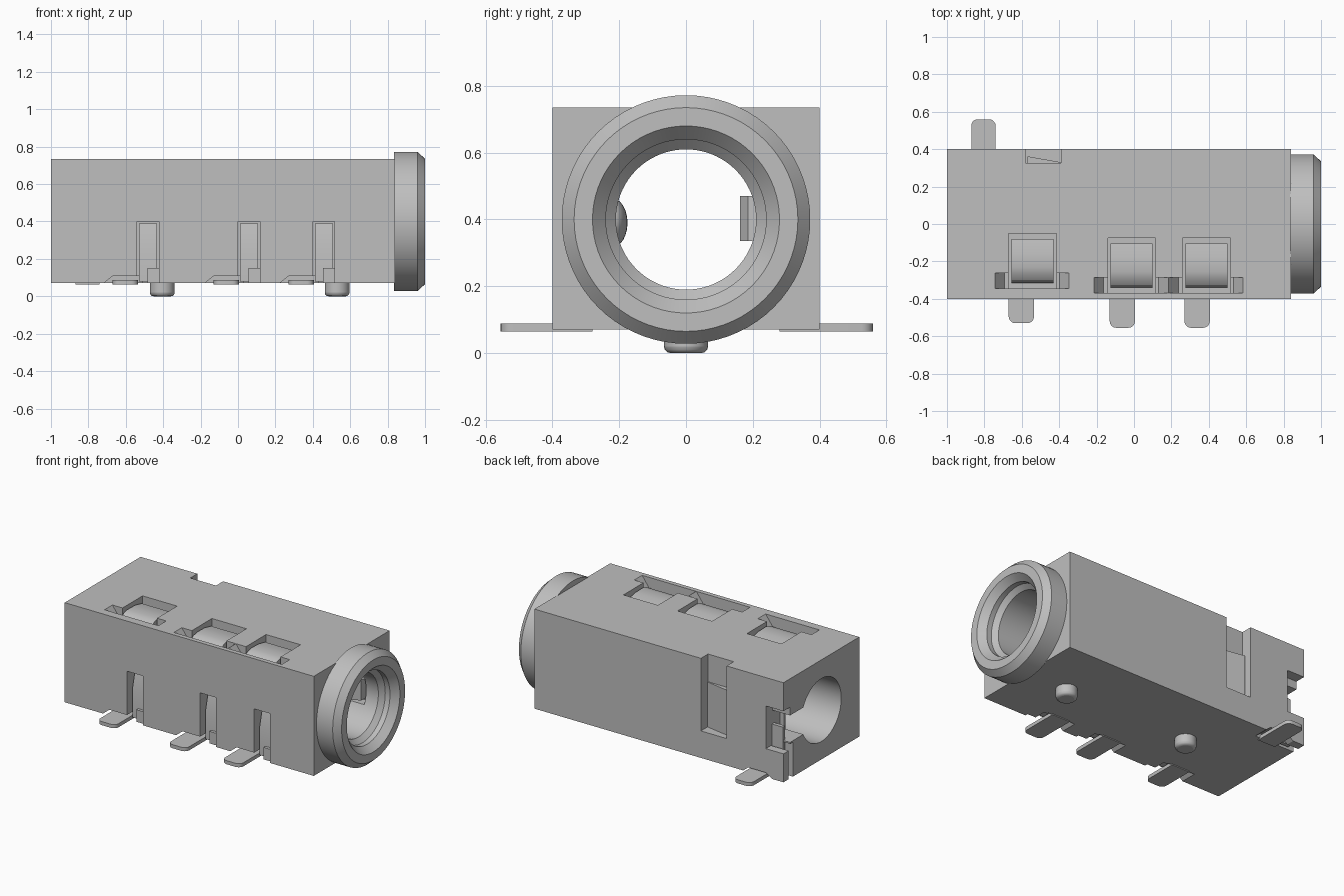
import bpy, bmesh, math
from mathutils import Matrix, Vector

cube = bpy.data.objects.get("Cube")
if cube:
    bpy.data.objects.remove(cube, do_unlink=True)

grey = bpy.data.materials.new("plain grey")
grey.use_nodes = True
GREY = (0.52, 0.52, 0.52, 1)
grey.diffuse_color = GREY
grey.node_tree.nodes["Principled BSDF"].inputs["Base Color"].default_value = GREY

AXIS_Z = 0.4      # height of the bore axis
TOP, BASE = 0.735, 0.07


def finish(name, bm):
    bmesh.ops.recalc_face_normals(bm, faces=bm.faces[:])
    mesh = bpy.data.meshes.new(name)
    bm.to_mesh(mesh)
    bm.free()
    mesh.materials.append(grey)
    ob = bpy.data.objects.new(name, mesh)
    bpy.context.scene.collection.objects.link(ob)
    return ob


def box(name, x, y, z):
    bm = bmesh.new()
    bmesh.ops.create_cube(bm, size=1)
    for v in bm.verts:
        v.co = Vector([(lo + hi) / 2 + c * (hi - lo) for c, (lo, hi) in zip(v.co, (x, y, z))])
    return finish(name, bm)


def prism(name, points, axis, lo, hi):
    """Extrude a polygon in the plane across the axis ('x': yz, 'y': xz, 'z': xy)."""
    place = {"x": lambda p, d: (d, *p),
             "y": lambda p, d: (p[0], d, p[1]),
             "z": lambda p, d: (*p, d)}[axis]
    bm = bmesh.new()
    face = bm.faces.new([bm.verts.new(place(p, lo)) for p in points])
    new = bmesh.ops.extrude_face_region(bm, geom=[face])["geom"]
    shift = Vector(place((0, 0), hi - lo))
    bmesh.ops.translate(bm, vec=shift, verts=[g for g in new if isinstance(g, bmesh.types.BMVert)])
    return finish(name, bm)


def ring(name, profile, steps=72):
    """Revolve a closed (x, radius) profile about the bore axis."""
    bm = bmesh.new()
    loops = []
    for i in range(steps):
        a = 2 * math.pi * i / steps
        loops.append([bm.verts.new((x, r * math.cos(a), AXIS_Z + r * math.sin(a))) for x, r in profile])
    n = len(profile)
    for i in range(steps):
        a, b = loops[i], loops[(i + 1) % steps]
        for j in range(n):
            k = (j + 1) % n
            bm.faces.new((a[j], a[k], b[k], b[j]))
    return finish(name, bm)


def cylinder(name, radius, depth, matrix, steps):
    bm = bmesh.new()
    bmesh.ops.create_cone(bm, cap_ends=True, segments=steps, radius1=radius, radius2=radius,
                          depth=depth, matrix=matrix)
    return finish(name, bm)


def solder_tab(name, x0, x1, root, tip):
    """Flat tab with two rounded corners at its outer end."""
    r, s = 0.035, 1 if tip > root else -1
    pts = [(x0, root)]
    for cx, start in ((x0 + r, 180), (x1 - r, 90)):
        for i in range(6):
            a = math.radians(start - 18 * i)
            pts.append((cx + r * math.cos(a), tip - s * r + s * r * math.sin(a)))
    pts.append((x1, root))
    return prism(name, pts, "z", 0.064, 0.088)


# Housing block and the list of shapes cut out of it
housing = box("housing", (-1, 0.84), (-0.4, 0.4), (BASE, TOP))
cutters = [cylinder("bore_cut", 0.21, 3,
                    Matrix.Translation((0, 0, AXIS_Z)) @ Matrix.Rotation(math.pi / 2, 4, "Y"), 72)]


def cut(*ranges):
    cutters.append(box("cut", *ranges))


def cut_groove(points, lo, hi):
    cutters.append(prism("cut", points, "y", lo, hi))


# Three spring contacts: x of the top pocket, y shift, x of the front slot, tab reach
for i, (px, dy, sx, reach) in enumerate(((-0.67, 0, -0.54, -0.53),
                                         (-0.14, -0.025, 0, -0.555),
                                         (0.26, -0.025, 0.4, -0.555))):
    tag = f"_{i + 1}"
    # top pocket and its cross groove with sloping ends
    cut((px, px + 0.255), (-0.345 + dy, -0.05 + dy), (0.625, 0.8))
    l, r = px - 0.073, px + 0.322
    cut_groove([(l - 0.005, 0.74), (l + 0.05, 0.665), (r - 0.05, 0.665), (r + 0.005, 0.74)],
               -0.345 + dy, -0.262 + dy)
    # front slot and the relief above the tab
    cut((sx, sx + 0.117), (-0.5, -0.3), (0, 0.4))
    cut_groove([(sx - 0.19, 0.06), (sx - 0.13, 0.108), (sx + 0.03, 0.108), (sx + 0.03, 0.06)],
               -0.5, -0.29)
    # curved spring seen in the top pocket
    arch = [(-0.315, 0.61), (-0.315, 0.65), (-0.3, 0.685), (-0.27, 0.707), (-0.23, 0.717),
            (-0.15, 0.715), (-0.08, 0.7), (-0.08, 0.61)]
    prism("top_spring" + tag, [(y + dy, z) for y, z in arch], "x", px + 0.015, px + 0.24)
    # upright leg in the front slot
    prism("contact_leg" + tag, [(-0.36, 0.08), (-0.36, 0.27), (-0.33, 0.39), (-0.29, 0.39), (-0.29, 0.08)],
          "x", sx + 0.012, sx + 0.108)
    box("leg_foot" + tag, (sx + 0.055, sx + 0.117), (-0.38, -0.29), (BASE, 0.15))
    solder_tab("solder_tab" + tag, sx - 0.13, sx + 0.005, -0.28, reach)
    # rounded contact point inside the bore
    bm = bmesh.new()
    bmesh.ops.create_uvsphere(bm, u_segments=24, v_segments=12, radius=1,
                              matrix=Matrix.Translation((px + 0.13, -0.22, 0.39))
                              @ Matrix.Diagonal((0.1, 0.045, 0.073, 1)))
    finish("contact_point" + tag, bm)

# Long side channel, rear corner opening and its lower slit
cut((-1.2, 0.8), (0.1, 0.25), (0.31, 0.49))
cut((-1.2, -0.87), (0.33, 0.5), (0.26, 0.545))
cut((-1.2, -0.87), (0.1, 0.36), (0.31, 0.49))
cut((-1.2, -0.87), (0.3, 0.345), (0, 0.3))
cut_groove([(-0.93, 0.06), (-0.87, 0.1), (-0.74, 0.1), (-0.69, 0.06)], 0.3, 0.5)
# Side notch open to the top
cut((-0.58, -0.39), (0.325, 0.5), (0.25, 0.8))

# Apply all cuts
for c in cutters:
    c.hide_render = True
    mod = housing.modifiers.new("cut", "BOOLEAN")
    mod.operation, mod.solver, mod.object = "DIFFERENCE", "EXACT", c
bpy.context.view_layer.update()
graph = bpy.context.evaluated_depsgraph_get()
carved = bpy.data.meshes.new_from_object(housing.evaluated_get(graph))
housing.modifiers.clear()
housing.data = carved
for c in cutters:
    bpy.data.objects.remove(c, do_unlink=True)

# Round collar with bevelled rim and stepped mouth
ring("collar", [(0.835, 0.21), (0.835, 0.372), (0.96, 0.372), (1, 0.335), (1, 0.28),
                (0.955, 0.24), (0.92, 0.24), (0.89, 0.21)])

# Side contact: strip in the channel, folded tip at the mouth, wedge in the notch
box("side_strip", (-0.9, 0.78), (0.236, 0.252), (0.335, 0.47))
prism("side_contact_tip", [(0.58, 0.245), (0.66, 0.18), (0.7, 0.162), (0.74, 0.162), (0.78, 0.185),
                           (0.79, 0.245)], "z", 0.335, 0.47)
prism("notch_wedge", [(-0.57, 0.32), (-0.57, 0.362), (-0.39, 0.33), (-0.39, 0.32)], "z", 0.25, 0.55)
box("rear_leg", (-0.95, -0.86), (0.31, 0.335), (0.08, 0.4))
solder_tab("rear_solder_tab", -0.87, -0.74, 0.28, 0.56)

# Locating pegs underneath
for i, x in enumerate((-0.405, 0.53)):
    peg = cylinder(f"locating_peg_{i + 1}", 0.066, 0.09, Matrix.Translation((x, 0, 0.045)), 32)
    mod = peg.modifiers.new("soft_edge", "BEVEL")
    mod.width, mod.segments = 0.02, 3

# Smooth shading with sharp edges kept
bpy.ops.object.select_all(action="DESELECT")
for ob in bpy.context.scene.objects:
    if ob.type == "MESH" and ob.data.materials and ob.data.materials[0] == grey:
        ob.select_set(True)
bpy.context.view_layer.objects.active = housing
bpy.ops.object.shade_smooth_by_angle(angle=math.radians(28))
